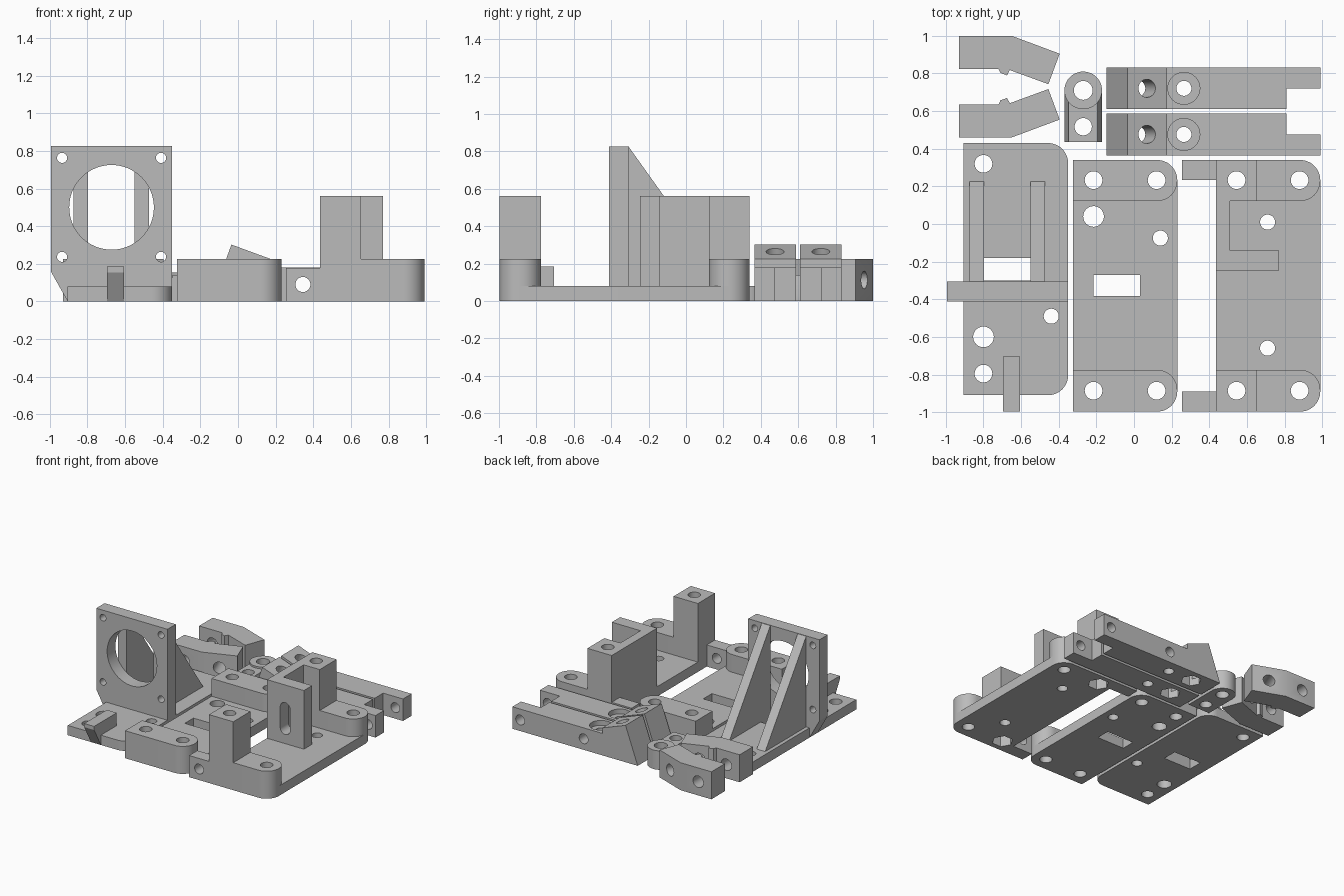
import bpy, bmesh
from math import cos, sin, pi, radians
from mathutils import Vector

cube = bpy.data.objects.get("Cube")
if cube:
    bpy.data.objects.remove(cube, do_unlink=True)

grey = bpy.data.materials.new("light grey plastic")
grey.use_nodes = True
GREY = (0.5, 0.5, 0.5, 1)
grey.diffuse_color = GREY
for node in grey.node_tree.nodes:
    if node.type == 'BSDF_PRINCIPLED':
        node.inputs["Base Color"].default_value = GREY

AXES = {'x': lambda u, v, t: (t, u, v),
        'y': lambda u, v, t: (u, t, v),
        'z': lambda u, v, t: (u, v, t)}


def prism(name, outline, axis, lo, hi):
    """Extrude a 2D outline along an axis."""
    bm = bmesh.new()
    place = AXES[axis]
    low, high = [[bm.verts.new(place(u, v, t)) for u, v in outline] for t in (lo, hi)]
    bm.faces.new(low)
    bm.faces.new(high)
    n = len(outline)
    for i in range(n):
        j = (i + 1) % n
        bm.faces.new((low[i], low[j], high[j], high[i]))
    bmesh.ops.recalc_face_normals(bm, faces=bm.faces)
    mesh = bpy.data.meshes.new(name)
    bm.to_mesh(mesh)
    bm.free()
    mesh.materials.append(grey)
    obj = bpy.data.objects.new(name, mesh)
    bpy.context.collection.objects.link(obj)
    return obj


def rect(x0, x1, y0, y1):
    return [(x0, y0), (x1, y0), (x1, y1), (x0, y1)]


def box(name, x0, x1, y0, y1, z0, z1):
    return prism(name, rect(x0, x1, y0, y1), 'z', z0, z1)


def arc(cx, cy, r, start, end, n):
    return [(cx + r * cos(radians(start + (end - start) * i / n)),
             cy + r * sin(radians(start + (end - start) * i / n))) for i in range(n + 1)]


def circle(cx, cy, r, n=32):
    return arc(cx, cy, r, 0, 360, n)[:-1]


def d_shape(x0, x1, y0, y1, r=0.107):
    """Rectangle with rounded corners on its +x side."""
    return ([(x0, y0)] + arc(x1 - r, y0 + r, r, -90, 0, 12)
            + arc(x1 - r, y1 - r, r, 0, 90, 12) + [(x0, y1)])


def rod(centre, direction, r, length, n=32):
    """Cutter cylinder centred on a point."""
    obj = prism("cutter", circle(0, 0, r, n), 'z', -length / 2, length / 2)
    obj.rotation_mode = 'QUATERNION'
    obj.rotation_quaternion = Vector(direction).to_track_quat('Z', 'Y')
    obj.location = centre
    return obj


def hole(x, y, r, lo=-0.1, hi=1.0, n=32):
    return prism("cutter", circle(x, y, r, n), 'z', lo, hi)


def cut(objs, cutters):
    """Cut every cutter from every object, then drop the cutters."""
    for obj in objs:
        for c in cutters:
            c.hide_render = True
            mod = obj.modifiers.new("cut", 'BOOLEAN')
            mod.operation, mod.solver, mod.object = 'DIFFERENCE', 'EXACT', c
    bpy.context.view_layer.update()
    for obj in objs:
        graph = bpy.context.evaluated_depsgraph_get()
        mesh = bpy.data.meshes.new_from_object(obj.evaluated_get(graph))
        obj.modifiers.clear()
        obj.data = mesh
    for c in cutters:
        bpy.data.objects.remove(c, do_unlink=True)


# Motor plate
plate = prism("motor_plate", d_shape(-0.905, -0.35, -0.91, 0.43), 'z', 0, 0.08)
cut([plate], [hole(-0.8, 0.32, 0.047), hole(-0.8, -0.6, 0.055),
              hole(-0.8, -0.795, 0.047), hole(-0.44, -0.49, 0.04),
              box("cutter", -0.8, -0.55, -0.3, -0.18, -0.1, 0.2)])
wall = prism("motor_wall", [(-0.905, 0), (-0.35, 0), (-0.35, 0.825), (-0.995, 0.825),
                            (-0.995, 0.16)], 'y', -0.412, -0.305)
openings = [rod((-0.672, -0.36, 0.5), (0, 1, 0), 0.225, 0.5, 64)]
for sx in (-1, 1):
    for sz in (-1, 1):
        openings.append(rod((-0.672 + sx * 0.263, -0.36, 0.5 + sz * 0.263), (0, 1, 0), 0.027, 0.5))
cut([wall], openings)
for side, x in (("right", -0.875), ("left", -0.55)):
    prism(side + "_motor_gusset", [(-0.305, 0.08), (0.225, 0.08), (-0.305, 0.822)],
          'x', x, x + 0.077)
prism("motor_plate_catch", [(-0.705, 0), (-0.91, 0), (-0.997, 0.155), (-0.997, 0.185),
                            (-0.705, 0.185)], 'x', -0.695, -0.605)

# Middle and left carriage plates share base, end blocks and rod holes
ENDS = (("front", -0.997, -0.775), ("back", 0.122, 0.34))


def carriage(name, x0):
    x1 = x0 + 0.555
    parts = [prism(name + "_plate", d_shape(x0, x1, -0.997, 0.34), 'z', 0, 0.08)]
    for end, y0, y1 in ENDS:
        parts.append(prism(f"{name}_{end}_block", d_shape(x0, x1, y0, y1), 'z', 0.08, 0.225))
    return parts


def corner_holes(x0):
    return [hole(x0 + dx, y, 0.047) for dx in (0.11, 0.445) for y in (-0.886, 0.233)]


middle = carriage("middle", -0.325)
cut(middle, corner_holes(-0.325))
cut(middle[:1], [hole(-0.215, 0.04, 0.055), hole(0.14, -0.075, 0.04),
                 box("cutter", -0.215, 0.033, -0.382, -0.27, -0.1, 0.2)])

left = carriage("left", 0.435)
towers = [box(f"left_{end}_tower", 0.435, 0.655, y0, y1, 0.225, 0.56) for end, y0, y1 in ENDS]
nuts = [hole(0.545, y, 0.08, -0.1, 0.12, 6) for y in (-0.886, 0.233)]
cut(left + towers, corner_holes(0.435) + nuts)
cut(left[:1], [hole(0.71, 0.01, 0.04), hole(0.71, -0.66, 0.04)])

# Slotted L wall beside the back tower
l_wall = prism("slotted_wall", [(0.435, -0.247), (0.77, -0.247), (0.77, -0.14),
                                (0.51, -0.14), (0.51, 0.122), (0.435, 0.122)], 'z', 0.08, 0.56)
slot = prism("cutter", arc(0.6, 0.37, 0.045, 0, 180, 12) + arc(0.6, 0.2, 0.045, 180, 360, 12),
             'y', -0.4, -0.1)
cut([l_wall], [slot])

# Lugs with cross holes
for end, y0, y1 in (("front", -0.997, -0.89), ("back", 0.235, 0.34)):
    lug = box(end + "_lug", 0.255, 0.435, y0, y1, 0, 0.177)
    cut([lug], [rod((0.345, (y0 + y1) / 2, 0.09), (0, 1, 0), 0.04, 0.4)])

# Pair of long arms with tilted heads, mirrored across their gap
MID = 0.5985
for name, s in (("back_arm", 1), ("front_arm", -1)):
    y0, y1 = sorted((MID + s * 0.0115, MID + s * 0.2335))
    yc = (y0 + y1) / 2
    arm = prism(name, [(-0.145, 0), (0.99, 0), (0.99, 0.18), (0.175, 0.18),
                       (0.175, 0.225), (-0.035, 0.302)], 'y', y0, y1)
    notch = sorted((MID - s * 0.05, yc))
    tilt = (sin(radians(20)), 0, cos(radians(20)))
    cut([arm], [box("cutter", 0.81, 1.1, *notch, -0.1, 0.4),
                hole(0.265, yc, 0.04), hole(0.265, yc, 0.085, 0.14, 0.4),
                rod((0.068, yc, 0.262), tilt, 0.048, 0.44),
                hole(0.045, yc, 0.078, -0.1, 0.1, 6),
                rod((0.345, yc, 0.09), (0, 1, 0), 0.04, 0.5),
                rod((0.92, yc, 0.09), (0, 1, 0), 0.04, 0.5)])

# Pair of bent clamp jaws, mirrored
JAW = [(-0.93, 1.0), (-0.65, 1.0), (-0.395, 0.905), (-0.455, 0.743), (-0.66, 0.818),
       (-0.675, 0.79), (-0.71, 0.803), (-0.72, 0.825), (-0.93, 0.825)]
for name, s in (("back_jaw", 1), ("front_jaw", -1)):
    def flip(y):
        return 0.73 + s * (y - 0.73)
    jaw = prism(name, [(x, flip(y)) for x, y in JAW], 'z', 0, 0.225)
    cut([jaw], [rod((-0.81, flip(0.91), 0.112), (0, 1, 0), 0.047, 0.4),
                rod((-0.555, flip(0.87), 0.112), (0.35, s * 0.937, 0), 0.047, 0.4)])

# Small idler link with a round boss
link = prism("idler_link", [(-0.37, 0), (-0.17, 0), (-0.17, 0.03), (-0.193, 0.14),
                            (-0.347, 0.14), (-0.37, 0.03)], 'y', 0.435, 0.71)
boss = prism("idler_boss", circle(-0.27, 0.71, 0.1, 48), 'z', 0, 0.155)
cut([link, boss], [hole(-0.27, 0.71, 0.05), hole(-0.27, 0.517, 0.046)])

# Smooth the round walls, keep edges sharp
bpy.ops.object.select_all(action='DESELECT')
for obj in bpy.context.collection.objects:
    if obj.type == 'MESH' and grey.name in obj.data.materials:
        obj.select_set(True)
        bpy.context.view_layer.objects.active = obj
bpy.ops.object.shade_smooth_by_angle(angle=radians(25))
